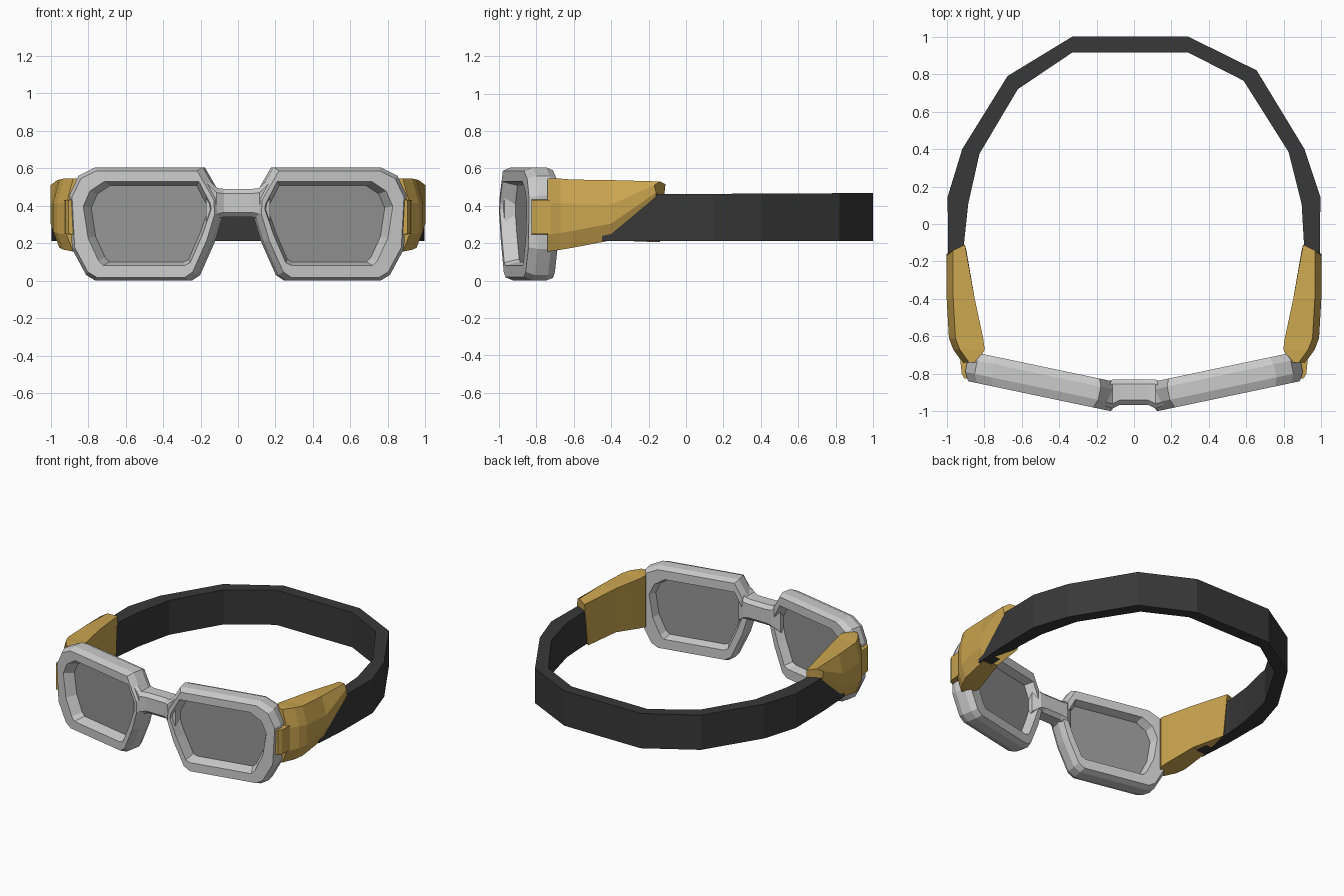
import bpy, bmesh

if "Cube" in bpy.data.objects:
    bpy.data.objects.remove(bpy.data.objects["Cube"])


def material(name, r, g, b):
    m = bpy.data.materials.new(name)
    m.diffuse_color = (r, g, b, 1)
    m.use_nodes = True
    m.node_tree.nodes["Principled BSDF"].inputs["Base Color"].default_value = m.diffuse_color
    return m


def loft(name, rings, mat=None, closed=False, mirror=False):
    """Join equal-length rings of 3D points; cap the ends unless closed."""
    bm = bmesh.new()
    vs = [[bm.verts.new(p) for p in r] for r in rings]
    n = len(vs[0])
    pairs = list(zip(vs, vs[1:])) + ([(vs[-1], vs[0])] if closed else [])
    for a, b in pairs:
        for i in range(n):
            j = (i + 1) % n
            bm.faces.new((a[i], a[j], b[j], b[i]))
    if not closed:
        bm.faces.new(vs[0])
        bm.faces.new(vs[-1])
    bmesh.ops.recalc_face_normals(bm, faces=bm.faces)
    me = bpy.data.meshes.new(name)
    bm.to_mesh(me)
    bm.free()
    ob = bpy.data.objects.new(name, me)
    bpy.context.collection.objects.link(ob)
    if mat:
        me.materials.append(mat)
    if mirror:
        mod = ob.modifiers.new("mirror", 'MIRROR')
        mod.use_mirror_merge = False
    return ob


gold = material("gold", 0.6, 0.38, 0.08)
black = material("strap_black", 0.04, 0.04, 0.04)
glass = material("lens_grey", 0.3, 0.3, 0.3)

# Eye outlines (x, z): outer rim and edge of the lens recess
OUTER = [(.20, .605), (.77, .605), (.86, .56), (.91, .455), (.895, .17), (.82, .03),
         (.77, 0), (.27, 0), (.225, .03), (.145, .21), (.10, .36), (.105, .44)]
INNER = [(.215, .525), (.71, .525), (.785, .475), (.82, .395), (.795, .23), (.74, .11),
         (.715, .085), (.29, .085), (.26, .10), (.195, .25), (.15, .38), (.155, .41)]


def eye_ring(outline, scale, depth):
    """Scale an outline about the eye centre and place it on the swept-back eye plane."""
    pts = []
    for x, z in outline:
        x, z = .51 + (x - .51) * scale, .30 + (z - .30) * scale
        pts.append((x - .2 * depth, -1 + .21 * (x - .12) + depth, z))
    return pts


# Lens frames, chamfered in front and behind
loft("lens_frame", [eye_ring(*a) for a in (
    (OUTER, .95, .155), (OUTER, 1, .115), (OUTER, 1, .045), (OUTER, .94, 0),
    (INNER, 1.02, 0), (INNER, .98, .03), (INNER, .93, .07), (INNER, .93, .10),
    (INNER, 1, .155))], closed=True, mirror=True)

# Lenses set in the recess
loft("lens", [eye_ring(INNER, .94, d) for d in (.075, .095)], glass, mirror=True)


# Nose bridge, flaring into the frames
def bridge_ring(x, y0, y1, z0, z1, c=.025):
    return [(x, y0, z0 + c), (x, y0, z1 - c), (x, y0 + c, z1), (x, y1 - c, z1),
            (x, y1, z1 - c), (x, y1, z0 + c), (x, y1 - c, z0), (x, y0 + c, z0)]


half = [(.075, -.965, -.83, .34, .49), (.115, -.985, -.83, .33, .495),
        (.17, -.97, -.855, .29, .55)]
loft("nose_bridge", [bridge_ring(-x, *r) for x, *r in reversed(half)]
     + [bridge_ring(*r) for r in half])

# Head strap: outer and inner plan points running from right front to left front
PLAN = [((.975, -.45), (.89, -.45)), ((.992, -.2), (.907, -.1)), ((.995, .145), (.895, .107)),
        ((.91, .40), (.825, .385)), ((.655, .82), (.585, .765)), ((.29, 1), (.29, .915)),
        ((-.33, 1), (-.33, .915)), ((-.675, .79), (-.62, .72)), ((-.917, .40), (-.825, .375)),
        ((-.995, .145), (-.885, .107)), ((-.992, -.2), (-.907, -.1)), ((-.975, -.45), (-.89, -.45))]
loft("head_strap", [[(*o, .212), (*o, .463 + .005 * o[1]), (*i, .463 + .005 * i[1]), (*i, .212)]
                    for o, i in PLAN], black)


# Strap clips: tall at the frame, cut away diagonally over the strap
def clip_ring(y, xi, xo, zb, zt):
    return [(xi, y, zt), (xo - .035, y, zt), (xo, y, zt - .13),
            (xo, y, zb + .09), (xo - .035, y, zb), (xi, y, zb)]


loft("strap_clip", [
    clip_ring(-.74, .835, .915, .155, .545),
    clip_ring(-.67, .797, .965, .165, .545),
    clip_ring(-.61, .805, .988, .175, .54),
    clip_ring(-.40, .85, 1, .215, .537),
    [(.903, -.11, .515), (.965, -.14, .53), (1, -.17, .51),
     (1, -.16, .47), (.997, -.16, .455), (.895, -.14, .205)]], gold, mirror=True)

# Hinge plates linking clips to the frame ends
loft("hinge_plate", [[(x, y, z) for x, z in ((.84, .24), (.84, .44), (xo, .43), (xo, .25))]
                     for y, xo in ((-.825, .905), (-.80, .92), (-.70, .93))], gold, mirror=True)
